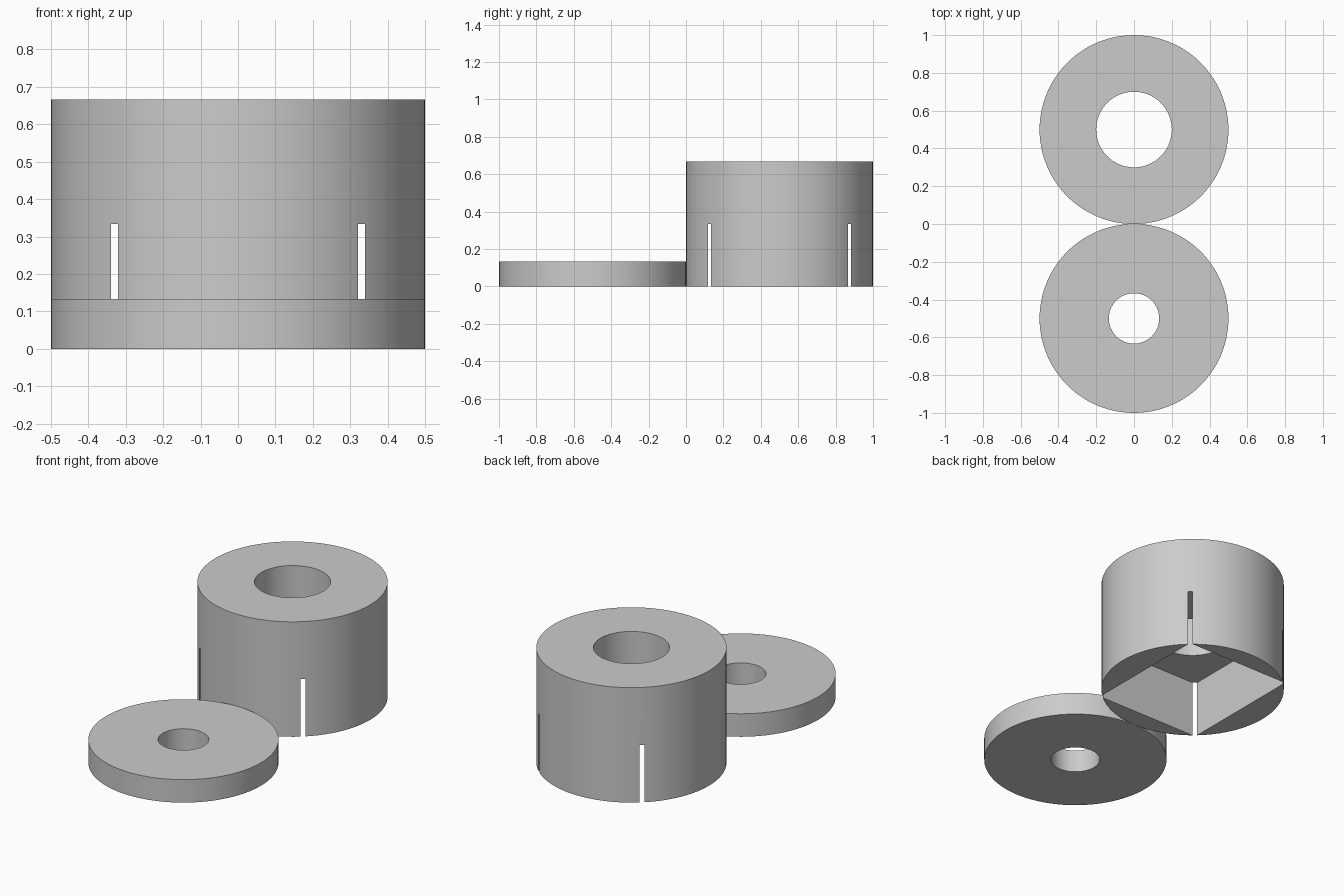
import bpy
import bmesh
from math import radians
from mathutils import Matrix, Vector

cube = bpy.data.objects.get("Cube")
if cube:
    bpy.data.objects.remove(cube, do_unlink=True)

UNIT = 1 / 15  # all sizes below are simple multiples of this

grey = bpy.data.materials.new("light grey")
grey.use_nodes = True
colour = (0.6, 0.6, 0.6, 1)
grey.diffuse_color = colour
grey.node_tree.nodes["Principled BSDF"].inputs["Base Color"].default_value = colour


def add_object(name, bm):
    bmesh.ops.recalc_face_normals(bm, faces=bm.faces)
    mesh = bpy.data.meshes.new(name)
    bm.to_mesh(mesh)
    bm.free()
    mesh.materials.append(grey)
    obj = bpy.data.objects.new(name, mesh)
    bpy.context.collection.objects.link(obj)
    return obj


def ring(name, y, outer, inner, height, sides=100):
    """Spin a rectangular section around a vertical axis."""
    bm = bmesh.new()
    section = [(inner, 0), (outer, 0), (outer, height), (inner, height)]
    verts = [bm.verts.new((r, y, z)) for r, z in section]
    edges = [bm.edges.new((verts[i - 1], verts[i])) for i in range(4)]
    bmesh.ops.spin(bm, geom=verts + edges, cent=(0, y, 0), axis=(0, 0, 1),
                   angle=radians(360), steps=sides, use_merge=True)
    bmesh.ops.remove_doubles(bm, verts=bm.verts, dist=1e-5)
    return add_object(name, bm)


def select_only(obj):
    bpy.ops.object.select_all(action='DESELECT')
    obj.select_set(True)
    bpy.context.view_layer.objects.active = obj


# Flat washer in front, tall housing behind
washer = ring("washer", -0.5, 0.5, 2 * UNIT, 2 * UNIT)
housing = ring("housing", 0.5, 0.5, 3 * UNIT, 10 * UNIT)

# Rectangular pocket from below; its corners break through as four slots
bm = bmesh.new()
size = Vector((10.2, 11.5, 10)) * UNIT
bmesh.ops.create_cube(bm, size=1, matrix=Matrix.LocRotScale(Vector((0, 0.5, 0)), None, size))
cutter = add_object("pocket_cutter", bm)
cutter.hide_render = True

cut = housing.modifiers.new("pocket", 'BOOLEAN')
cut.operation = 'DIFFERENCE'
cut.solver = 'EXACT'
cut.object = cutter
select_only(housing)
bpy.ops.object.modifier_apply(modifier=cut.name)
bpy.data.objects.remove(cutter, do_unlink=True)

# Smooth round walls with sharp rims
for part in (washer, housing):
    select_only(part)
    bpy.ops.object.shade_smooth_by_angle(angle=radians(30))
